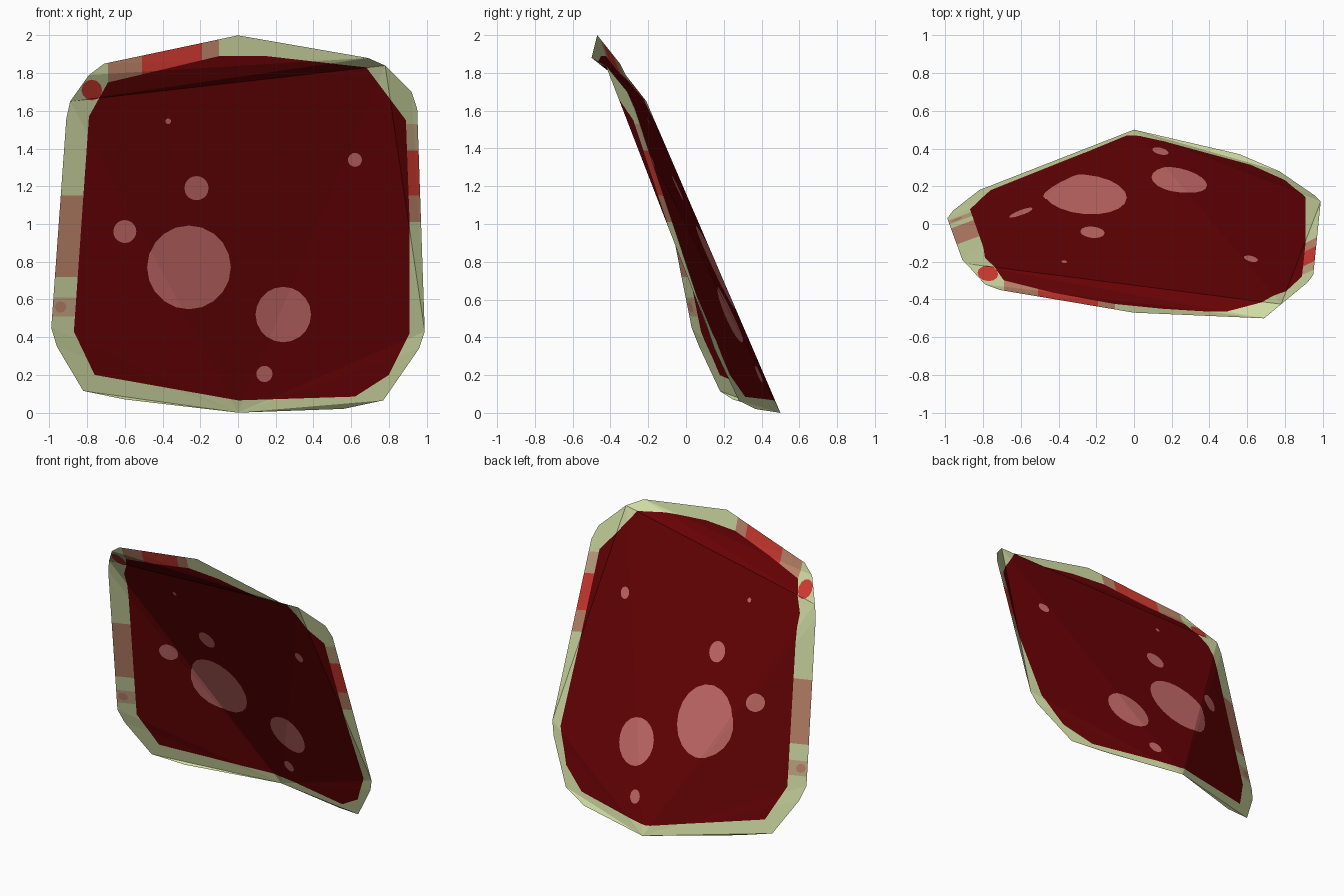
import bpy, bmesh, math
from mathutils import Vector

if "Cube" in bpy.data.objects:
    bpy.data.objects.remove(bpy.data.objects["Cube"])

# One material per flat colour (sRGB bytes turned into linear values)
def linear(c):
    c /= 255
    return c / 12.92 if c <= 0.04045 else ((c + 0.055) / 1.055) ** 2.4

COLOURS = [("pale_green_rind", (208, 218, 163)), ("dark_red_flesh", (103, 2, 4)),
           ("pale_pink_spot", (200, 108, 105)), ("bright_red_stain", (212, 60, 50)),
           ("brown_stain", (193, 135, 108)), ("tan_stain", (200, 170, 135))]
RIND, FLESH, SPOT, RED, BROWN, TAN = range(6)

# Warped rim outline (x, y, z) of a thin bent sheet
RIM = [(0, -.47, 2), (.69, -.5, 1.88), (.78, -.425, 1.84), (.92, -.31, 1.70),
       (.95, -.27, 1.61), (.99, .12, .43), (.96, .15, .34), (.77, .28, .065),
       (.56, .37, .02), (0, .5, 0), (-.60, .25, .07), (-.82, .18, .115),
       (-.96, .07, .35), (-.99, .03, .45), (-.91, -.19, 1.56),
       (-.89, -.21, 1.65), (-.79, -.32, 1.79), (-.71, -.35, 1.85)]
bm = bmesh.new()
ring = [bm.verts.new(p) for p in RIM]

# Each panel is a fan of triangles: hub first, then the rim points it spans
for hub, *spokes in [(9, 2, 5, 6, 7, 8), (5, 2, 3, 4), (9, 10, 11, 12, 13, 14, 15),
                     (2, 9, 15), (1, 2, 15, 16, 17, 0)]:
    for a, b in zip(spokes, spokes[1:]):
        bm.faces.new((ring[hub], ring[a], ring[b]))

def circle(x, z, r, n=20):
    return [(x + r * math.cos(math.tau * i / n), z + r * math.sin(math.tau * i / n))
            for i in range(n)]

def box(x0, x1, z0, z1):
    return [(x0, z0), (x1, z0), (x1, z1), (x0, z1)]

# Cut a convex x-z outline straight through the slice and colour what is inside it
def paint(poly, colour, only):
    cx = sum(p[0] for p in poly) / len(poly)
    cz = sum(p[1] for p in poly) / len(poly)
    inside = [f for f in bm.faces if f.material_index == only]
    planes = []
    for (x0, z0), (x1, z1) in zip(poly, poly[1:] + poly[:1]):
        co = Vector((x0, 0, z0))
        no = Vector((z1 - z0, 0, x0 - x1)).normalized()
        if no.dot(Vector((cx, 0, cz)) - co) > 0:
            no = -no
        planes.append((co, no))
        edges = {e for f in inside for e in f.edges}
        verts = {v for f in inside for v in f.verts}
        bmesh.ops.bisect_plane(bm, geom=inside + list(edges) + list(verts),
                               dist=1e-5, plane_co=co, plane_no=no)
        inside = []
        for f in bm.faces:
            if f.material_index == only:
                c = f.calc_center_median()
                if all(n.dot(c - o) < 0 for o, n in planes):
                    inside.append(f)
    for f in inside:
        f.material_index = colour

# Dark flesh inside the rind
paint([(-.10, 1.89), (.15, 1.89), (.68, 1.83), (.89, 1.55), (.91, 1.0), (.91, .42),
       (.80, .20), (.62, .085), (0, .065), (-.76, .20), (-.87, .43), (-.79, 1.57),
       (-.69, 1.75)], FLESH, RIND)

# Pale spots in the flesh
for x, z, r in [(-.26, .77, .222), (.24, .52, .147), (-.22, 1.19, .064), (-.60, .96, .061),
                (.62, 1.34, .037), (.14, .205, .043), (-.37, 1.545, .015)]:
    paint(circle(x, z, r), SPOT, FLESH)

# Stains along the rind
paint(circle(-.775, 1.71, .055, 12), RED, RIND)
paint(circle(-.94, .56, .03, 12), BROWN, RIND)
for bounds, colour in [((-.51, -.19, 1.7, 2.1), RED), ((-.69, -.51, 1.7, 2.1), BROWN),
                       ((-.19, -.10, 1.7, 2.1), BROWN), ((.8, 1.1, 1.15, 1.39), RED),
                       ((.8, 1.1, 1.01, 1.15), BROWN), ((.8, 1.1, 1.39, 1.53), TAN),
                       ((-1.1, -.7, .72, 1.15), BROWN), ((-1.1, -.7, .51, .61), TAN)]:
    paint(box(*bounds), colour, RIND)

bmesh.ops.recalc_face_normals(bm, faces=bm.faces[:])
mesh = bpy.data.meshes.new("cured_meat_slice")
bm.to_mesh(mesh)
bm.free()
for name, rgb in COLOURS:
    mat = bpy.data.materials.new(name)
    mat.diffuse_color = (*[linear(c) for c in rgb], 1)
    mat.use_nodes = True
    mat.node_tree.nodes["Principled BSDF"].inputs["Base Color"].default_value = mat.diffuse_color
    mesh.materials.append(mat)
slice_obj = bpy.data.objects.new("cured_meat_slice", mesh)
bpy.context.collection.objects.link(slice_obj)
